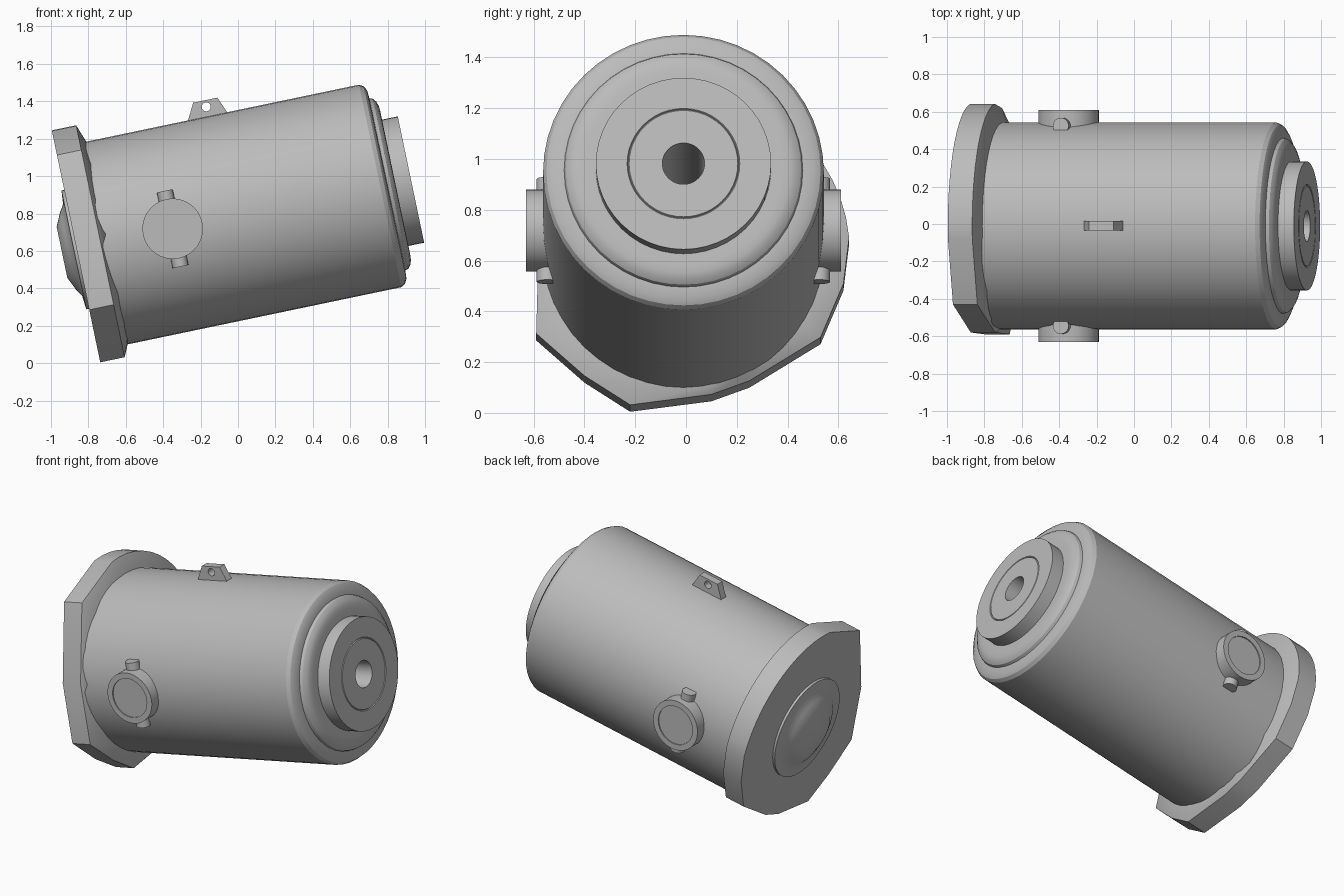
import bpy, bmesh, math
from math import sin, cos, pi, radians
from mathutils import Matrix, Vector

cube = bpy.data.objects.get("Cube")
if cube:
    bpy.data.objects.remove(cube)

# The whole housing is tilted nose-up; parts are built along a local x axis
TILT = radians(11.8)
PLACE = (Matrix.Translation((-0.772 * sin(TILT), -0.01, 0.772 * cos(TILT)))
         @ Matrix.Rotation(-TILT, 4, 'Y'))

metal = bpy.data.materials.new("grey metal")
GREY = (0.5, 0.5, 0.5, 1)
metal.use_nodes = True
metal.diffuse_color = GREY
metal.node_tree.nodes["Principled BSDF"].inputs["Base Color"].default_value = GREY


def finish(name, bm, local=Matrix(), smooth=True):
    bmesh.ops.remove_doubles(bm, verts=bm.verts, dist=1e-5)
    bmesh.ops.recalc_face_normals(bm, faces=bm.faces)
    mesh = bpy.data.meshes.new(name)
    bm.to_mesh(mesh)
    bm.free()
    mesh.materials.append(metal)
    obj = bpy.data.objects.new(name, mesh)
    bpy.context.collection.objects.link(obj)
    obj.matrix_world = PLACE @ local
    if smooth:
        bpy.ops.object.select_all(action='DESELECT')
        obj.select_set(True)
        bpy.context.view_layer.objects.active = obj
        bpy.ops.object.shade_smooth_by_angle(angle=radians(30))
    return obj


def lathe(name, profile, segs=48, local=Matrix()):
    """Revolve (distance, radius) pairs around the local x axis."""
    bm = bmesh.new()
    verts = [bm.verts.new((t, 0, r)) for t, r in profile]
    edges = [bm.edges.new(pair) for pair in zip(verts, verts[1:])]
    bmesh.ops.spin(bm, geom=verts + edges, cent=(0, 0, 0), axis=(1, 0, 0),
                   angle=2 * pi, steps=segs, use_merge=True)
    return finish(name, bm, local)


def prism(name, outline, depth):
    """Extrude a local x-z outline symmetrically along y."""
    bm = bmesh.new()
    face = bm.faces.new([bm.verts.new((x, -depth, z)) for x, z in outline])
    out = bmesh.ops.extrude_face_region(bm, geom=[face])
    moved = [v for v in out["geom"] if isinstance(v, bmesh.types.BMVert)]
    bmesh.ops.translate(bm, verts=moved, vec=(0, 2 * depth, 0))
    return finish(name, bm, smooth=False)


# Main body with stepped nose and deep bore
lathe("body", [(-0.6, 0), (-0.6, 0.553), (0.938, 0.553), (0.96, 0.54),
               (0.974, 0.515), (0.977, 0.47), (0.995, 0.464), (1.01, 0.445),
               (1.018, 0.42), (1.02, 0.39), (1.02, 0.345), (1.106, 0.345),
               (1.106, 0.222), (1.1, 0.218), (1.106, 0.214), (1.106, 0.083),
               (0.26, 0.083), (0.26, 0)])

# Rear flange: rounded on one side, trimmed with flats on the other
outline = [(0.655 * cos(a), 0.65 * sin(a))
           for a in (radians(d) for d in range(5, 97, 7))]
outline += [(-0.42, 0.515), (-0.57, 0.05), (-0.58, -0.33), (-0.39, -0.5),
            (-0.21, -0.617), (0.11, -0.575), (0.26, -0.52), (0.54, -0.345),
            (0.63, -0.13)]
bm = bmesh.new()
rear = [bm.verts.new((-0.72, y, z)) for y, z in outline]
front = [bm.verts.new((-0.587, y, z)) for y, z in outline]
neck = []
for y, z in outline:
    d = Vector((y, z)).normalized() * 0.553
    neck.append(bm.verts.new((-0.552, d.x, d.y)))
n = len(outline)
for a, b in ((rear, front), (front, neck)):
    for i in range(n):
        j = (i + 1) % n
        bm.faces.new((a[i], a[j], b[j], b[i]))
bm.faces.new(rear)
bm.faces.new(neck)
finish("rear_flange", bm)

# Domed cover on the rear flange
lathe("rear_cover", [(-0.7, 0), (-0.7, 0.325), (-0.735, 0.325), (-0.742, 0.25),
                     (-0.765, 0.215), (-0.8, 0.14), (-0.8, 0)])

# Side bosses with their cross pins
for side, sign in (("right", -1), ("left", 1)):
    hub = Matrix.Translation((-0.195, 0, 0.003))
    lathe(side + "_boss", [(0.3, 0), (0.3, 0.162), (0.62, 0.162), (0.62, 0.125),
                           (0.613, 0.125), (0.613, 0)], 32,
          hub @ Matrix.Rotation(sign * pi / 2, 4, 'Z'))
    lathe(side + "_cross_pin", [(-0.207, 0), (-0.207, 0.043),
                                (0.207, 0.043), (0.207, 0)], 20,
          hub @ Matrix.Translation((0, sign * 0.535, 0))
          @ Matrix.Rotation(pi / 2, 4, 'Y'))

# Lifting lug with drilled eye
lug = prism("lifting_lug", [(0, 0.5), (0.005, 0.555), (0.05, 0.64),
                            (0.183, 0.64), (0.217, 0.555), (0.22, 0.5)], 0.025)
cutter = lathe("lug_hole_cutter", [(-0.1, 0), (-0.1, 0.024), (0.1, 0.024), (0.1, 0)],
               20, Matrix.Translation((0.114, 0, 0.604))
               @ Matrix.Rotation(pi / 2, 4, 'Z'))
cutter.hide_render = True
cutter.hide_viewport = True
hole = lug.modifiers.new("eye", 'BOOLEAN')
hole.operation = 'DIFFERENCE'
hole.solver = 'EXACT'
hole.object = cutter
